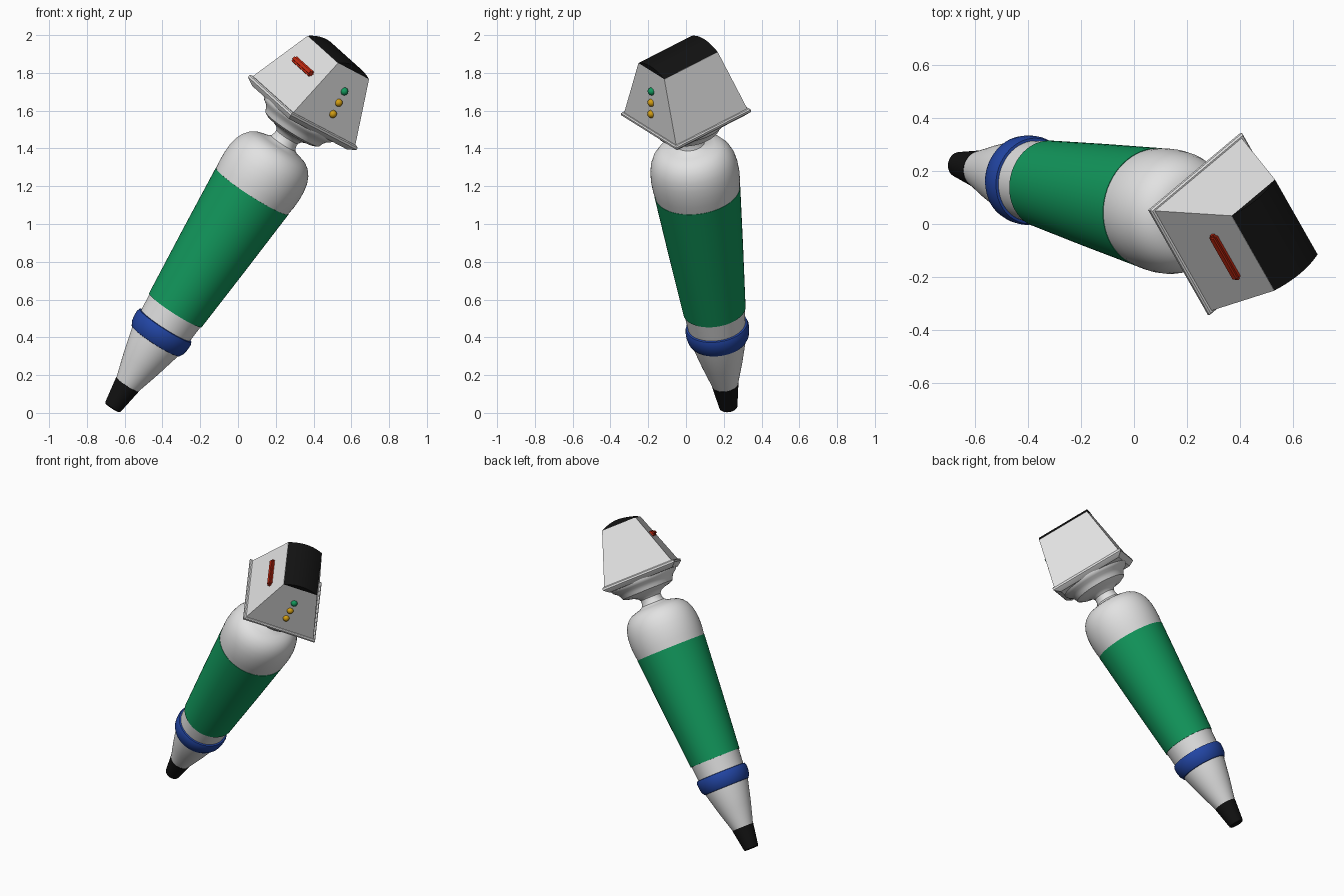
import bpy, bmesh, math
from mathutils import Vector, Matrix

if "Cube" in bpy.data.objects:
    bpy.data.objects.remove(bpy.data.objects["Cube"])

# Tilted local frame: Z along the body axis, X and Y along the head's sides
ORIGIN = Vector((-0.665, 0.225, 0.027))
Z = Vector((0.538, -0.12, 0.834)).normalized()
X = Vector((0.457, -0.795, -0.398))
X = (X - Z * X.dot(Z)).normalized()
Y = Z.cross(X)
FRAME = Matrix.Translation(ORIGIN) @ Matrix((X, Y, Z)).transposed().to_4x4()
HEAD = 1.876  # distance along the axis to the head's base


def material(name, rgb):
    m = bpy.data.materials.new(name)
    m.diffuse_color = (*rgb, 1)
    m.use_nodes = True
    m.node_tree.nodes["Principled BSDF"].inputs["Base Color"].default_value = m.diffuse_color
    return m


WHITE = material("white", (0.76, 0.76, 0.76))
GREEN = material("green", (0.006, 0.32, 0.11))
BLUE = material("blue", (0.016, 0.06, 0.37))
BLACK = material("black", (0.006, 0.006, 0.006))
RED = material("red", (0.5, 0.02, 0.005))
YELLOW = material("yellow", (0.65, 0.34, 0.006))


def finish(name, bm, mat, angle=35):
    bmesh.ops.recalc_face_normals(bm, faces=bm.faces)
    me = bpy.data.meshes.new(name)
    bm.to_mesh(me)
    bm.free()
    me.materials.append(mat)
    ob = bpy.data.objects.new(name, me)
    bpy.context.collection.objects.link(ob)
    ob.matrix_world = FRAME
    bpy.ops.object.select_all(action='DESELECT')
    ob.select_set(True)
    bpy.context.view_layer.objects.active = ob
    bpy.ops.object.shade_smooth_by_angle(angle=math.radians(angle))
    return ob


def loft(name, rings, mat, angle=35):
    """Skin a list of point rings and cap both ends."""
    bm = bmesh.new()
    loops = [[bm.verts.new(p) for p in ring] for ring in rings]
    n = len(loops[0])
    for a, b in zip(loops, loops[1:]):
        for i in range(n):
            j = (i + 1) % n
            bm.faces.new((a[i], a[j], b[j], b[i]))
    bm.faces.new(loops[0])
    bm.faces.new(loops[-1])
    return finish(name, bm, mat, angle)


def turned(name, profile, mat, n=64):
    """Solid of revolution from (radius, height) pairs."""
    rings = [[(r * math.cos(math.tau * i / n), r * math.sin(math.tau * i / n), h)
              for i in range(n)] for r, h in profile]
    return loft(name, rings, mat)


def rect(hx, hy, h):
    return [(-hx, -hy, h), (hx, -hy, h), (hx, hy, h), (-hx, hy, h)]


# Tapered body, bottom to top
turned("tip", [(0.043, 0), (0.048, 0.005), (0.071, 0.148)], BLACK)
turned("lower_cone", [(0.069, 0.147), (0.108, 0.28), (0.144, 0.42), (0.153, 0.52),
                      (0.162, 0.63)], WHITE)
turned("ring", [(0.140, 0.422), (0.150, 0.425), (0.162, 0.445), (0.168, 0.475),
                (0.169, 0.505), (0.163, 0.522), (0.150, 0.525)], BLUE)
turned("sleeve", [(0.166, 0.62), (0.198, 0.99), (0.229, 1.376)], GREEN)

# Rounded shoulder, narrow neck and flared collar under the head
turned("shoulder_and_neck", [
    (0.226, 1.37), (0.233, 1.42), (0.2355, 1.47), (0.233, 1.52), (0.224, 1.565),
    (0.208, 1.602), (0.185, 1.631), (0.158, 1.65), (0.125, 1.661), (0.095, 1.668),
    (0.076, 1.68), (0.068, 1.70), (0.068, 1.72), (0.08, 1.737), (0.11, 1.75),
    (0.148, 1.758), (0.17, 1.77), (0.178, 1.79), (0.19, 1.808), (0.21, 1.822),
    (0.222, 1.838), (0.225, 1.86)], WHITE)

# Square rim and tapered head
loft("head_rim", [rect(0.215, 0.215, HEAD - 0.035), rect(0.244, 0.240, HEAD - 0.014),
                  rect(0.249, 0.245, HEAD - 0.008), rect(0.249, 0.245, HEAD + 0.004),
                  rect(0.243, 0.239, HEAD + 0.010)], WHITE)
TOP = HEAD + 0.347
loft("head", [rect(0.239, 0.234, HEAD), rect(0.178, 0.115, TOP)], WHITE)

# Black top panel, arched across its short side
arch = [(-0.114 + 0.228 * i / 16, TOP + 0.03 * (1 - (i / 8 - 1) ** 2)) for i in range(17)]
arch = [(-0.114, TOP - 0.004)] + arch + [(0.114, TOP - 0.004)]
loft("top_panel", [[(x, y, h) for y, h in arch] for x in (-0.178, 0.178)], BLACK)

# Red bar on one sloping side
slope = math.atan2(0.119, 0.347)
bar = bmesh.new()
bmesh.ops.create_cube(bar, size=1, matrix=Matrix.Translation((0, -0.162, HEAD + 0.215))
                      @ Matrix.Rotation(-slope, 4, 'X')
                      @ Matrix.Diagonal((0.21, 0.036, 0.036, 1)))
bmesh.ops.bevel(bar, geom=bar.edges[:], offset=0.009, segments=2, affect='EDGES')
finish("red_bar", bar, RED, 60)

# Row of round lights on the neighbouring side
for name, h, mat in (("green_light", 0.231, GREEN), ("upper_yellow_light", 0.165, YELLOW),
                     ("lower_yellow_light", 0.099, YELLOW)):
    bm = bmesh.new()
    x = 0.239 - 0.061 * h / 0.347
    bmesh.ops.create_uvsphere(bm, u_segments=24, v_segments=12, radius=0.021,
                              matrix=Matrix.Translation((x, 0.006, HEAD + h)))
    finish(name, bm, mat, 60)
